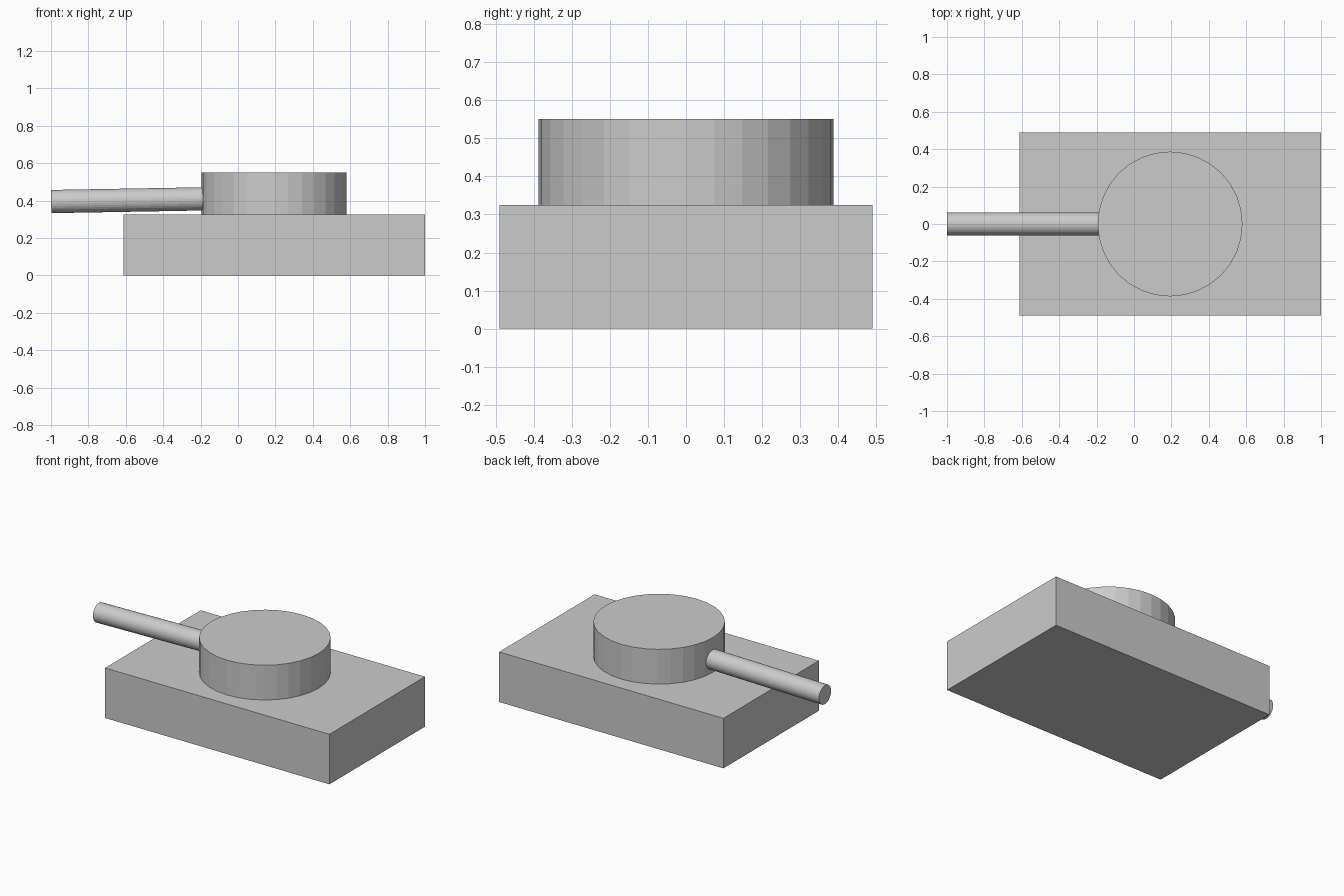
import bpy
from mathutils import Vector

if "Cube" in bpy.data.objects:
    bpy.data.objects.remove(bpy.data.objects["Cube"])


def cylinder(name, start, end, radius, sides=32):
    """Flat-sided capped cylinder running between two points."""
    a, b = Vector(start), Vector(end)
    axis = b - a
    bpy.ops.mesh.primitive_cylinder_add(
        vertices=sides, radius=radius, depth=axis.length, location=(a + b) / 2,
        rotation=axis.to_track_quat('Z', 'Y').to_euler())
    bpy.context.object.name = name
    return bpy.context.object


# Hull: plain rectangular block
bpy.ops.mesh.primitive_cube_add(size=1, location=(0.194, 0, 0.1625))
hull = bpy.context.object
hull.name = "hull"
hull.scale = (1.612, 0.98, 0.325)
bpy.ops.object.transform_apply(location=False, rotation=False, scale=True)

# Turret: low drum standing on the hull
cylinder("turret", (0.193, 0, 0.325), (0.193, 0, 0.551), 0.387)

# Gun barrel: slightly drooping tube set into the turret
cylinder("gun_barrel", (-0.15, 0, 0.41), (-0.999, 0, 0.395), 0.062)
